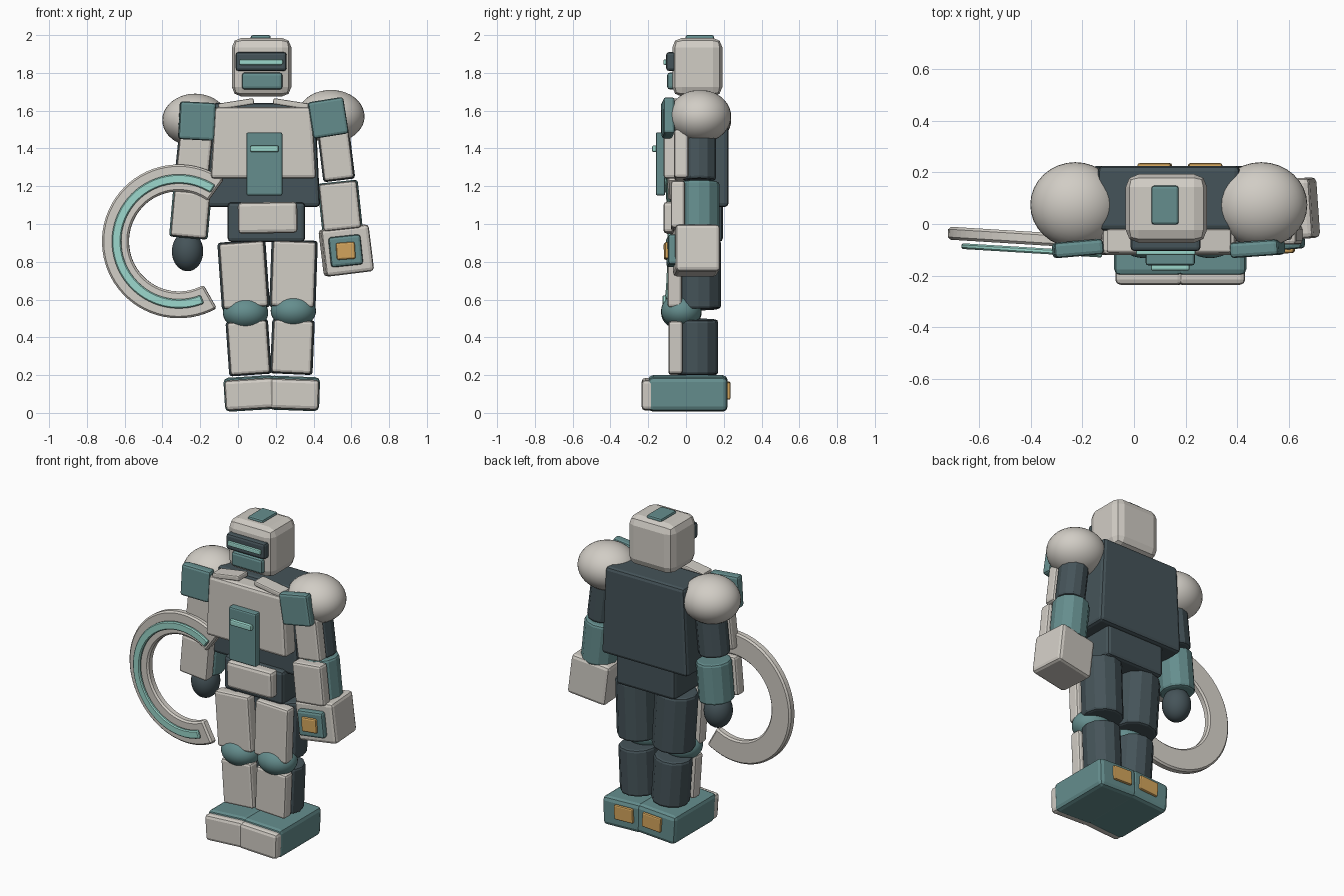
import bpy, bmesh
from math import radians, cos, sin
from mathutils import Vector

cube = bpy.data.objects.get("Cube")
if cube:
    bpy.data.objects.remove(cube, do_unlink=True)


def material(name, rgb):
    m = bpy.data.materials.new(name)
    m.use_nodes = True
    m.diffuse_color = (*rgb, 1)
    m.node_tree.nodes["Principled BSDF"].inputs["Base Color"].default_value = (*rgb, 1)
    return m


WHITE = material("warm_white", (0.64, 0.61, 0.56))
TEAL = material("muted_teal", (0.13, 0.27, 0.27))
DARK = material("dark_slate", (0.06, 0.088, 0.10))
GLOW = material("pale_cyan", (0.33, 0.68, 0.60))
GOLD = material("amber", (0.66, 0.38, 0.11))


def finish(name, bm, mat, loc, tilt=0, yaw=0, bevel=0, smooth=False):
    """Turn a bmesh into an object; tilt is counter-clockwise seen from the front."""
    bmesh.ops.recalc_face_normals(bm, faces=bm.faces[:])
    me = bpy.data.meshes.new(name)
    bm.to_mesh(me)
    bm.free()
    me.materials.append(mat)
    if smooth:
        me.shade_smooth()
    ob = bpy.data.objects.new(name, me)
    bpy.context.collection.objects.link(ob)
    ob.location = loc
    ob.rotation_euler = (0, -radians(tilt), radians(yaw))
    if bevel:
        mod = ob.modifiers.new("bevel", "BEVEL")
        mod.width, mod.segments, mod.limit_method = bevel, 2, "ANGLE"
    return ob


def box(name, mat, loc, size, tilt=0, yaw=0, bevel=0.015, taper=1):
    bm = bmesh.new()
    bmesh.ops.create_cube(bm, size=1)
    for v in bm.verts:
        if v.co.z > 0:
            v.co.x *= taper
        v.co = Vector(c * s for c, s in zip(v.co, size))
    return finish(name, bm, mat, loc, tilt, yaw, bevel)


def ball(name, mat, loc, radii):
    bm = bmesh.new()
    bmesh.ops.create_uvsphere(bm, u_segments=32, v_segments=20, radius=1)
    bmesh.ops.scale(bm, vec=radii, verts=bm.verts[:])
    return finish(name, bm, mat, loc, smooth=True)


def limb(name, mat, loc, size, tilt=0):
    """Twelve-sided bevelled drum with a white armour plate on its front."""
    bm = bmesh.new()
    bmesh.ops.create_cone(bm, cap_ends=True, segments=12, radius1=0.5, radius2=0.5, depth=1)
    bmesh.ops.scale(bm, vec=size, verts=bm.verts[:])
    ob = finish(name, bm, mat, loc, tilt, bevel=0.015)
    ob.modifiers["bevel"].angle_limit = radians(50)
    plate_y = loc[1] - size[1] / 2 - 0.005
    box(name + "_plate", WHITE, (loc[0], plate_y, loc[2]),
        (size[0] * 0.93, 0.075, size[2] * 0.96), tilt)


def arc(name, mat, loc, inner, outer, depth, start, end, bevel):
    """Open flat ring standing in the front plane."""
    bm = bmesh.new()
    steps, rings = 48, []
    for i in range(steps + 1):
        a = radians(start + (end - start) * i / steps)
        rings.append([bm.verts.new((r * cos(a), y, r * sin(a))) for r, y in (
            (inner, -depth / 2), (outer, -depth / 2), (outer, depth / 2), (inner, depth / 2))])
    for p, q in zip(rings, rings[1:]):
        for k in range(4):
            n = (k + 1) % 4
            bm.faces.new((p[k], p[n], q[n], q[k]))
    bm.faces.new(rings[0])
    bm.faces.new(rings[-1])
    ob = finish(name, bm, mat, loc, yaw=-3.5, bevel=bevel)
    ob.modifiers["bevel"].segments = 1


MID = 0.135  # centre line of the body

# Head
box("head", WHITE, (0.125, 0.06, 1.83), (0.315, 0.265, 0.31), bevel=0.05)
box("head_crest", TEAL, (0.12, 0.073, 1.98), (0.105, 0.15, 0.04), bevel=0.01)
box("visor", DARK, (0.122, -0.075, 1.86), (0.27, 0.06, 0.10))
box("visor_light", GLOW, (0.122, -0.105, 1.857), (0.23, 0.03, 0.028), bevel=0.006)
box("chin_guard", TEAL, (0.128, -0.075, 1.757), (0.215, 0.05, 0.09))

# Torso
box("torso", DARK, (MID, 0.10, 1.365), (0.60, 0.25, 0.55), taper=0.91, bevel=0.02)
box("chest_plate", WHITE, (MID, -0.06, 1.43), (0.56, 0.12, 0.38), taper=0.92, bevel=0.02)
for side, word in ((-1, "right"), (1, "left")):
    box("collar_" + word, WHITE, (MID + side * 0.145, -0.065, 1.636),
        (0.19, 0.09, 0.032), tilt=-side * 9, bevel=0.008)
box("chest_panel", TEAL, (0.14, -0.135, 1.318), (0.19, 0.05, 0.335), bevel=0.01)
box("chest_light", GLOW, (0.14, -0.165, 1.398), (0.15, 0.03, 0.035), bevel=0.008)
box("pelvis", DARK, (0.15, 0.065, 1.01), (0.41, 0.26, 0.21), bevel=0.02)
box("belt_plate", WHITE, (0.157, -0.08, 1.033), (0.315, 0.08, 0.165), tilt=1, bevel=0.02)

# Shoulders and arms
ball("shoulder_right", WHITE, (-0.227, 0.074, 1.55), (0.174, 0.165, 0.14))
ball("shoulder_left", WHITE, (0.492, 0.074, 1.57), (0.178, 0.165, 0.14))
box("shoulder_pad_right", TEAL, (-0.217, -0.095, 1.545), (0.19, 0.06, 0.20), -3, 5)
box("shoulder_pad_left", TEAL, (0.477, -0.095, 1.562), (0.19, 0.06, 0.195), 9, 4)
limb("upper_arm_right", DARK, (-0.232, 0.07, 1.36), (0.185, 0.18, 0.30), -6)
limb("upper_arm_left", DARK, (0.52, 0.07, 1.365), (0.17, 0.18, 0.27), 7)
limb("forearm_right", TEAL, (-0.252, 0.07, 1.05), (0.205, 0.215, 0.25), -5)
limb("forearm_left", TEAL, (0.54, 0.07, 1.095), (0.215, 0.215, 0.26), 6)
ball("hand_right", DARK, (-0.267, 0.06, 0.855), (0.083, 0.085, 0.105))

# Boxy left hand with emblem plates
box("hand_left", WHITE, (0.573, 0.055, 0.86), (0.255, 0.235, 0.25), 7, 4, 0.02)
box("hand_panel", TEAL, (0.57, -0.075, 0.858), (0.17, 0.05, 0.16), 6, 4)
box("hand_gem", GOLD, (0.57, -0.10, 0.858), (0.10, 0.03, 0.09), 4, 4, 0.01)

# Open ring carried on the right arm
arc("ring", WHITE, (-0.313, -0.06, 0.908), 0.265, 0.407, 0.05, 54, 299.5, 0.01)
arc("ring_light", GLOW, (-0.313, -0.107, 0.908), 0.306, 0.355, 0.022, 57, 292, 0.006)

# Legs
limb("thigh_right", DARK, (0.03, 0.065, 0.73), (0.255, 0.24, 0.36), 4)
limb("thigh_left", DARK, (0.294, 0.065, 0.735), (0.245, 0.24, 0.36), -2)
ball("knee_right", TEAL, (0.04, -0.025, 0.53), (0.12, 0.107, 0.09))
ball("knee_left", TEAL, (0.293, -0.025, 0.54), (0.12, 0.107, 0.09))
limb("shin_right", DARK, (0.056, 0.06, 0.345), (0.225, 0.22, 0.29), 4)
limb("shin_left", DARK, (0.288, 0.06, 0.35), (0.225, 0.22, 0.29), -2.5)

# Feet, toe caps and heel pads
for word, x, width, tilt in (("right", 0.062, 0.27, 3.5), ("left", 0.297, 0.27, -2)):
    box("foot_" + word, TEAL, (x, 0.01, 0.103), (width, 0.42, 0.18), tilt, bevel=0.025)
    box("toe_" + word, WHITE, (x, -0.2, 0.099), (width - 0.008, 0.07, 0.16), tilt, bevel=0.02)
    pad_x = 0.08 if word == "right" else 0.275
    box("heel_pad_" + word, GOLD, (pad_x, 0.22, 0.118), (0.13, 0.03, 0.09), tilt, bevel=0.008)
